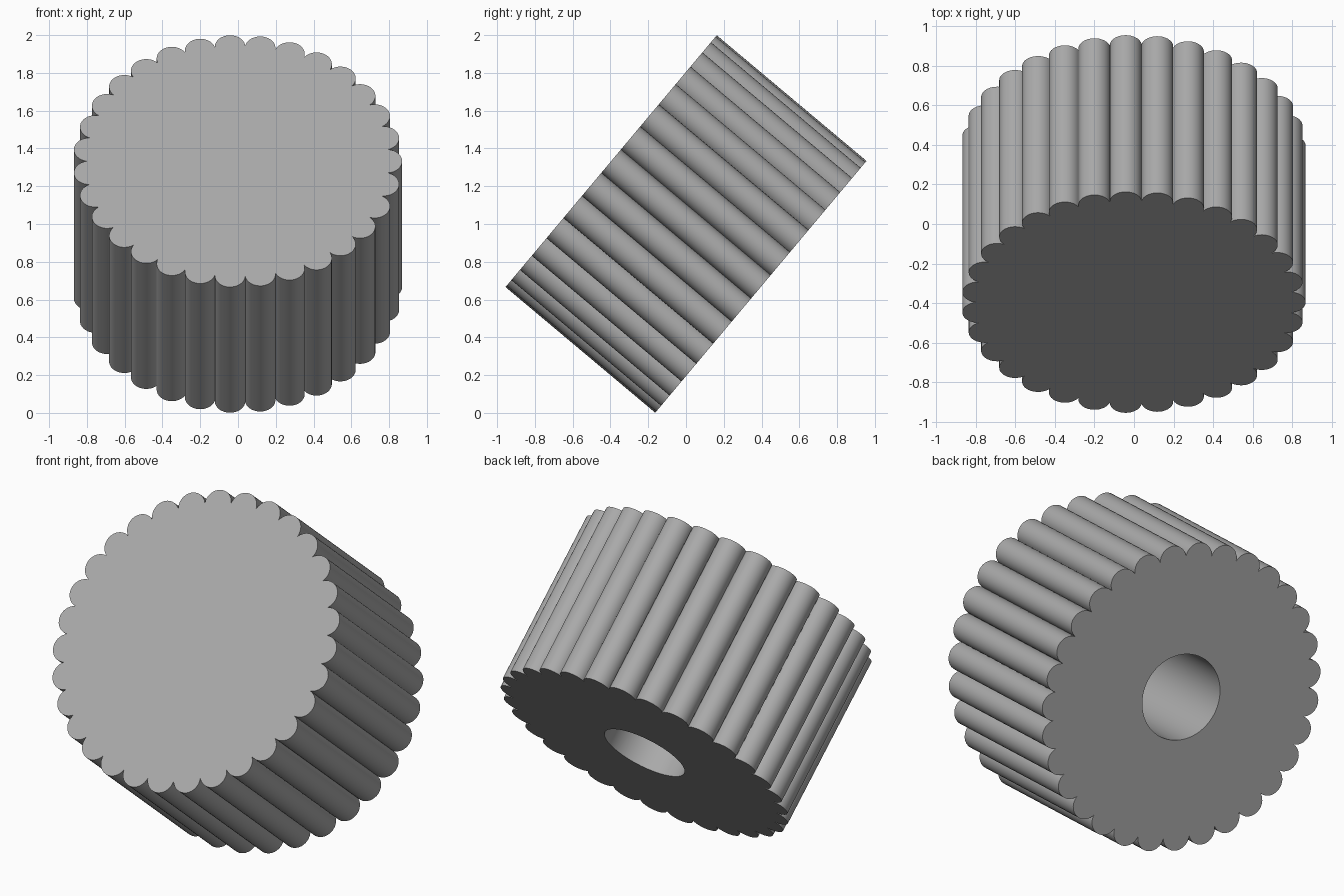
import bpy, bmesh, math
from mathutils import Matrix

if "Cube" in bpy.data.objects:
    bpy.data.objects.remove(bpy.data.objects["Cube"])

LOBES, RING_R, LOBE_R = 31, 0.79, 0.081
LENGTH, HOLE_R, HOLE_DEPTH = 1.035, 0.243, 0.8
ARC_STEPS = 16

grey = bpy.data.materials.new("grey_plastic")
grey.diffuse_color = (0.4, 0.4, 0.4, 1)
grey.use_nodes = True
grey.node_tree.nodes["Principled BSDF"].inputs["Base Color"].default_value = grey.diffuse_color


def add_object(name, bm):
    bmesh.ops.recalc_face_normals(bm, faces=bm.faces)
    mesh = bpy.data.meshes.new(name)
    bm.to_mesh(mesh)
    bm.free()
    mesh.materials.append(grey)
    obj = bpy.data.objects.new(name, mesh)
    bpy.context.collection.objects.link(obj)
    return obj


def scalloped_outline():
    # Ring of round lobes whose arcs meet in narrow grooves
    step = 2 * math.pi / LOBES
    half_chord = RING_R * math.sin(step / 2)
    sweep = step / 2 + math.pi / 2 - math.acos(half_chord / LOBE_R)
    points = []
    for i in range(LOBES):
        a = i * step
        for j in range(ARC_STEPS):
            b = a - sweep + 2 * sweep * j / ARC_STEPS
            points.append((RING_R * math.cos(a) + LOBE_R * math.cos(b),
                           RING_R * math.sin(a) + LOBE_R * math.sin(b)))
    return points


# Fluted knob body, extruded along its own axis
bm = bmesh.new()
base = bm.faces.new([bm.verts.new((x, y, -LENGTH / 2)) for x, y in scalloped_outline()])
top = bmesh.ops.extrude_face_region(bm, geom=[base], use_keep_orig=True)
bmesh.ops.translate(bm, vec=(0, 0, LENGTH),
                    verts=[v for v in top["geom"] if isinstance(v, bmesh.types.BMVert)])
knob = add_object("fluted_knob", bm)

# Blind shaft hole in the back face
bm = bmesh.new()
bmesh.ops.create_cone(bm, cap_ends=True, segments=64, radius1=HOLE_R, radius2=HOLE_R,
                      depth=HOLE_DEPTH + 0.1,
                      matrix=Matrix.Translation((0, 0, -LENGTH / 2 + (HOLE_DEPTH - 0.1) / 2)))
cutter = add_object("shaft_hole_cutter", bm)
cutter.hide_render = True

cut = knob.modifiers.new("shaft_hole", "BOOLEAN")
cut.operation, cut.solver, cut.object = "DIFFERENCE", "EXACT", cutter
bpy.context.view_layer.objects.active = knob
knob.select_set(True)
bpy.ops.object.modifier_apply(modifier=cut.name)
bpy.data.objects.remove(cutter)

# Smooth lobes, crisp grooves and rims
bpy.ops.object.shade_smooth_by_angle(angle=math.radians(30))

# Tilt the plain face forward and up
knob.rotation_euler = (math.radians(50), 0, 0)
knob.location = (-0.002, 0, 1)
